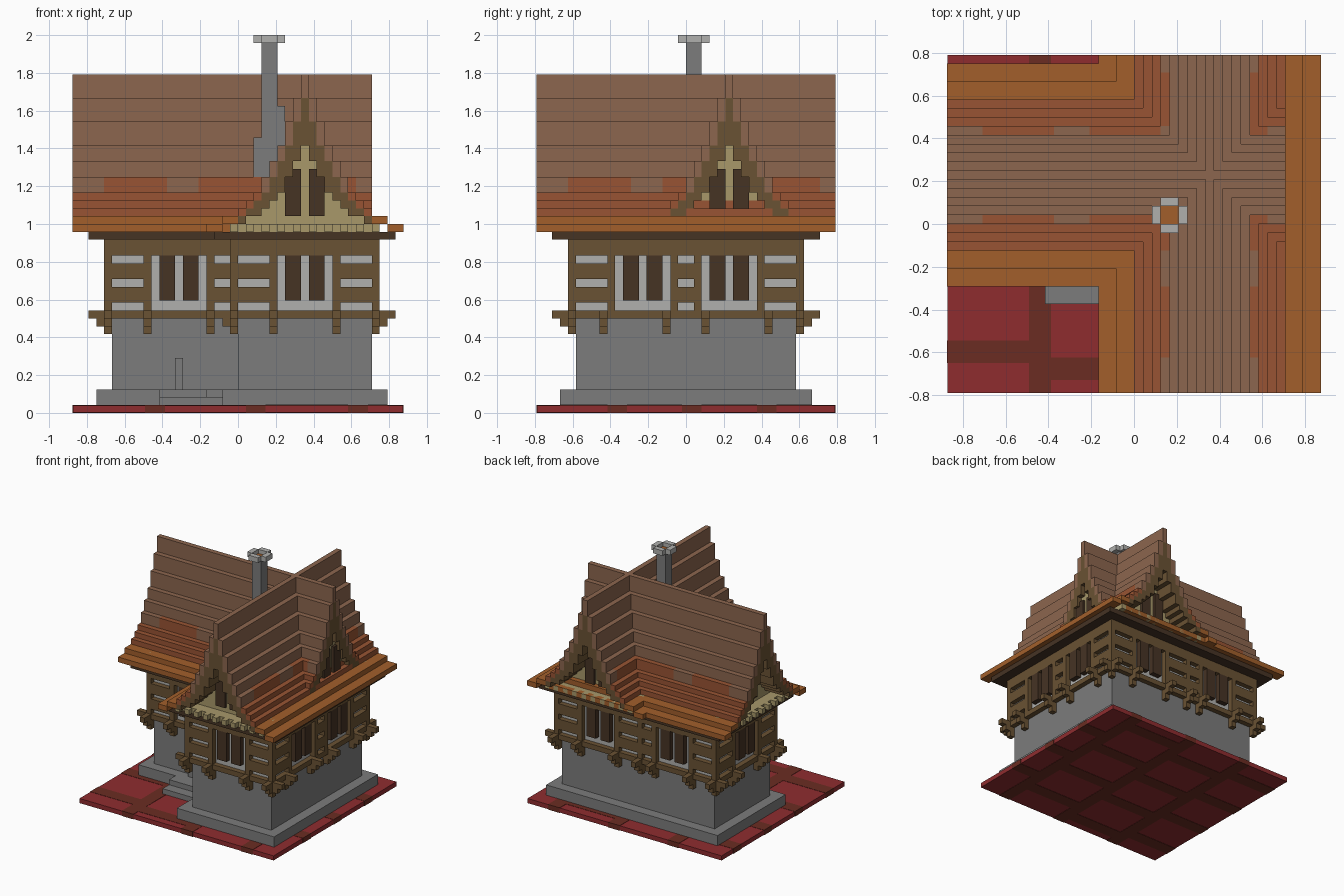
import bpy
import bmesh

UNIT = 1 / 24          # edge of one building block
MID_X, MID_Y = 21, 19  # grid centre

cube = bpy.data.objects.get("Cube")
if cube:
    bpy.data.objects.remove(cube, do_unlink=True)


def linear(c):
    return c / 12.92 if c <= 0.04045 else ((c + 0.055) / 1.055) ** 2.4


def material(name, code):
    rgb = [linear(c / 255) for c in bytes.fromhex(code)] + [1]
    mat = bpy.data.materials.new(name)
    mat.use_nodes = True
    mat.diffuse_color = rgb
    mat.node_tree.nodes["Principled BSDF"].inputs["Base Color"].default_value = rgb
    return mat


RED = material("red_paving", "8F2C2F")
JOINT = material("dark_red_joint", "6B2C22")
STONE = material("grey_stone", "7C7C7C")
PLASTER = material("light_plaster", "B0B0AE")
TIMBER = material("timber", "6A5233")
DARK = material("dark_timber", "463324")
TAN = material("tan_boards", "A8986A")
BROWN = material("brown_tiles", "8C664E")
RUST = material("rust_tiles", "985433")
ORANGE = material("orange_tiles", "A25F2B")


def part(name, mat, boxes):
    """One object from boxes (x range, y range, z range) in block units."""
    bm = bmesh.new()
    for x, y, z in boxes:
        made = bmesh.ops.create_cube(bm, size=1)["verts"]
        for v in made:
            v.co.x = (x[v.co.x > 0] - MID_X) * UNIT
            v.co.y = (y[v.co.y > 0] - MID_Y) * UNIT
            v.co.z = z[v.co.z > 0] * UNIT
    mesh = bpy.data.meshes.new(name)
    bm.to_mesh(mesh)
    bm.free()
    mesh.materials.append(mat)
    obj = bpy.data.objects.new(name, mesh)
    bpy.context.collection.objects.link(obj)
    return obj


def box(axis, along, across, z):
    """Box with its length along the given axis."""
    return (along, across, z) if axis == "x" else (across, along, z)


def plan(grow, low, high):
    """L-shaped plan: the timber storey grown outward on all sides."""
    return [((20 - grow, 39 + grow), (4 - grow, 34 + grow), (low, high)),
            ((4 - grow, 39 + grow), (15 - grow, 34 + grow), (low, high))]


# Paved ground slab with darker joints
e = 0.05
part("ground_slab", RED, [((e, 42 - e), (e, 38 - e), (e, 1 - e))])
joints = [((x, x + 2.5), (0, 38), (0, 1)) for x in (9.2, 22, 35)]
columns = [((0, 9.2), 3.4), ((11.7, 22), 1.5), ((24.5, 35), 5), ((37.5, 42), 9)]
for span, first in columns:
    joints += [(span, (first + k * 9.5, min(38, first + k * 9.5 + 2.5)), (0, 1))
               for k in range(4) if first + k * 9.5 < 37]
part("ground_joints", JOINT, joints)

# Stone plinth, walls and entrance steps
part("plinth", STONE, plan(1, 1, 3))
part("stone_walls", STONE, plan(-1, 3, 12))
part("entrance_steps", STONE, [((11, 19), (10, 14), (1, 2)),
                               ((11, 17), (12, 14), (2, 3)),
                               ((13, 14), (15, 16), (3, 7))])

# Upper storey core, floor ring and soffit
part("plaster_core", PLASTER, plan(-1, 13, 22))
part("floor_ring", TIMBER, plan(0, 12, 13))
part("soffit", DARK, plan(2, 22, 23))


def wall(name, axis, face, out, ends, bars, windows, joists):
    """Timber-framed wall whose outer face lies at `face`, facing `out`."""
    depth = sorted((face, face - out))
    frame = [box(axis, ends, depth, (20, 22))]
    # Rails between the plaster strips
    for zone in bars:
        frame += [box(axis, zone, depth, (z, z + 2)) for z in (14, 17)]
    # Posts fill every gap between zones
    edge = ends[0]
    for a, b in sorted(bars + windows) + [(ends[1], ends[1])]:
        if a > edge:
            frame.append(box(axis, (edge, a), depth, (13, 20)))
        edge = b
    part(name + "_frame", TIMBER, frame)
    # Stepped joist ends under the storey
    steps = []
    for j in joists:
        for reach in range(3):
            span = sorted((face - out, face + out * reach))
            steps.append(box(axis, (j, j + 1), span, (10 + reach, 11 + reach)))
    part(name + "_joists", TIMBER, steps)
    # Paired dark windows
    panes = [box(axis, (a + s, a + s + 2), depth, (14.3, 20))
             for a, b in windows for s in (1, 4)]
    if panes:
        part(name + "_windows", DARK, panes)


left_bar, mid_bar = (5, 9), (18, 20)
first_win, side_win, wing_win = (10, 17), (21, 28), (26, 33)
wing_bars = [(21, 25), (34, 38)]
wall("wing_front", "x", 4, -1, (20, 39), wing_bars, [wing_win], (20, 25, 33, 38))
wall("main_front", "x", 15, -1, (4, 20), [left_bar, mid_bar], [first_win], (4, 9, 17))
wall("back", "x", 34, 1, (4, 39), [left_bar, mid_bar] + wing_bars,
     [first_win, wing_win], (4, 9, 17, 20, 25, 33, 38))
wall("left_side", "y", 39, 1, (4, 34), [left_bar, mid_bar, (29, 33)],
     [first_win, side_win], (4, 8, 16, 21, 29, 33))
wall("right_side", "y", 4, -1, (15, 34), [(16, 20), (29, 33)],
     [side_win], (15, 20, 28, 33))
wall("wing_inner", "y", 20, -1, (4, 15), [left_bar, (10, 14)], [], (4, 9))

# Stepped roof: block height at each distance from the ridge
TOPS = [43, 40, 37, 34, 32, 30, 28, 27, 26, 25, 25, 24, 24]


def top(d):
    return TOPS[min(d, len(TOPS) - 1)]


def sides(ridge, d):
    return {ridge - d, ridge + d}


def roof(name, axis, ridge, ends):
    courses = {"upper": [], "middle": [], "eaves": []}
    lining = []
    for d, height in enumerate(TOPS):
        low = min(top(d + 1), height - 1)
        kind = "upper" if height > 28 else "middle" if height > 25 else "eaves"
        for s in sides(ridge, d):
            if d == 5:
                # Weathered patches alternate along this course
                for a in range(ends[0], ends[1], 4):
                    key = "middle" if a // 4 % 3 else "upper"
                    piece = (a, min(a + 4, ends[1]))
                    courses[key].append(box(axis, piece, (s, s + 1), (low, height)))
            else:
                courses[kind].append(box(axis, ends, (s, s + 1), (low, height)))
            if d < 9:
                lining.append(box(axis, ends, (s, s + 1), (max(23, top(d + 3)), low)))
    for (key, boxes), mat in zip(courses.items(), (BROWN, RUST, ORANGE)):
        part(f"{name}_{key}_tiles", mat, boxes)
    part(name + "_verge_timber", TIMBER, lining)


roof("main_roof", "x", 24, (0, 38))
roof("wing_roof", "y", 29, (0, 38))


def gable(name, axis, ridge, end, inward, inset):
    """Boarded gable with two windows, set back under the roof end."""
    face = end + inward * inset
    depth = sorted((face, face + inward))
    boards = [box(axis, depth, (s, s + 1), (23, top(d + 1)))
              for d in range(10) for s in sides(ridge, d)]
    if inset > 1:
        # Projecting ledge with a row of dentils
        ledge = sorted((end + inward * 2, face))
        boards.append(box(axis, ledge, (ridge - 9, ridge + 10), (23, 24)))
        tooth = sorted((end + inward, end + inward * 2))
        boards += [box(axis, tooth, (s, s + 1), (23, 24))
                   for s in range(ridge - 9, ridge + 10, 2)]
    part(name + "_boards", TAN, boards)
    proud = sorted((face - inward * 0.5, face))
    part(name + "_windows", DARK, [box(axis, proud, (s, s + 2), (25, 31))
                                   for s in (ridge - 2, ridge + 1)])


gable("front_gable", "y", 29, 0, 1, 4)
gable("back_gable", "y", 29, 38, -1, 4)
gable("right_gable", "x", 24, 0, 1, 4)
gable("left_gable", "x", 24, 38, -1, 1)

# Chimney with shoulders, cap ring and glowing flue
part("chimney", STONE, [((24, 26), (19, 21), (23, 47)),
                        ((23, 24), (19, 21), (23, 35)),
                        ((26, 27), (19, 21), (23, 39))])
part("chimney_cap", PLASTER, [((23, 24), (19, 21), (47, 48)),
                              ((26, 27), (19, 21), (47, 48)),
                              ((24, 26), (18, 19), (47, 48)),
                              ((24, 26), (21, 22), (47, 48))])
part("chimney_flue", ORANGE, [((24, 26), (19, 21), (47, 47.2))])
